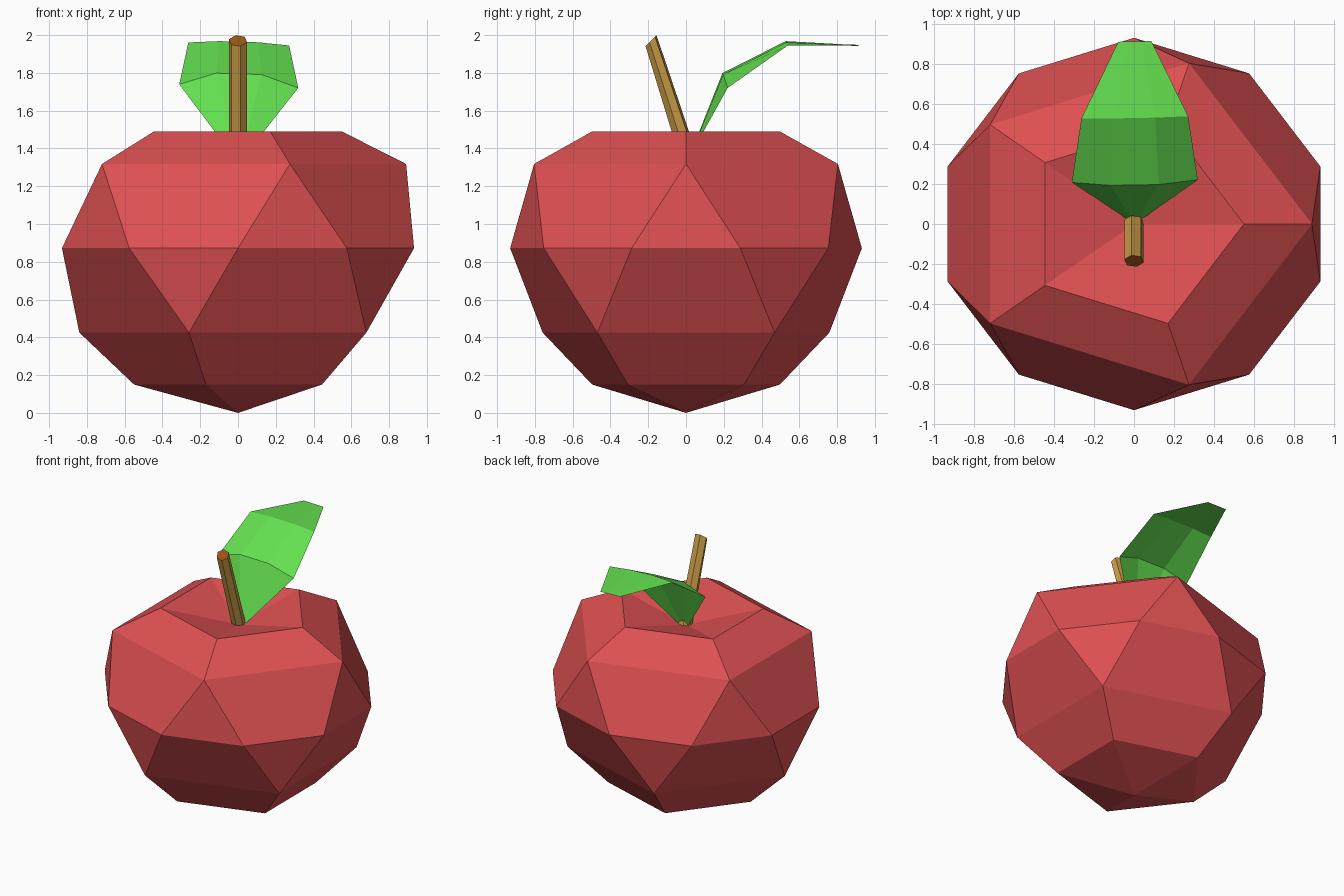
import bpy
from math import sin, cos, radians

if "Cube" in bpy.data.objects:
    bpy.data.objects.remove(bpy.data.objects["Cube"])


def material(name, rgb):
    m = bpy.data.materials.new(name)
    m.diffuse_color = (*rgb, 1.0)
    m.use_nodes = True
    m.node_tree.nodes["Principled BSDF"].inputs["Base Color"].default_value = m.diffuse_color
    return m


def build(name, verts, faces, mats):
    me = bpy.data.meshes.new(name)
    me.from_pydata(verts, [], faces)
    for m in mats:
        me.materials.append(m)
    me.update()
    ob = bpy.data.objects.new(name, me)
    bpy.context.collection.objects.link(ob)
    return ob


def ring(n, start, rx, ry, z, y0=0.0, slope=0.0):
    """n points on an ellipse; slope tilts the ring along y"""
    out = []
    for k in range(n):
        a = radians(start + 360 * k / n)
        y = ry * sin(a)
        out.append((rx * cos(a), y0 + y, z + slope * y))
    return out


red = material("apple red", (0.73, 0.08, 0.084))
green = material("leaf green", (0.127, 0.745, 0.08))
tan = material("stem tan", (0.58, 0.33, 0.062))
brown = material("stem cut brown", (0.33, 0.09, 0.008))

# Apple body: faceted ball of five-fold rings with a ten-point equator
S = 0.95  # depth is slightly less than width
verts = [(0, 0, 0)]
for n, start, r, z in [(5, 36, 0.55, 0.15), (5, 36, 0.84, 0.425),
                       (10, 18, 0.98, 0.872), (5, 0, 0.89, 1.318),
                       (5, 0, 0.55, 1.49)]:
    verts += ring(n, start, r, r * S, z)
verts.append((0, 0, 1.365))
low, mid, eq, up, top, dent = 1, 6, 11, 21, 26, 31
faces = []
for k in range(5):
    j = (k + 1) % 5
    e = [eq + (2 * k + i) % 10 for i in range(-1, 4)]
    faces += [
        (0, low + j, low + k),                    # underside
        (low + k, low + j, mid + j, mid + k),
        (mid + k, e[2], e[1]),                    # lower belt
        (mid + k, mid + j, e[3], e[2]),
        (e[0], e[1], up + k),                     # upper belt
        (e[1], e[2], up + j, up + k),
        (up + k, up + j, top + j, top + k),       # shoulder
        (top + k, top + j, dent),                 # hollow for the stem
    ]
build("apple_body", verts, faces, [red])

# Stem: leaning six-sided rod with a slanted cut end
verts = (ring(6, 45, 0.05, 0.05, 1.34, y0=0.018)
         + ring(6, 45, 0.05, 0.03, 1.97, y0=-0.185, slope=1.0))
faces = [(k, (k + 1) % 6, 6 + (k + 1) % 6, 6 + k) for k in range(6)]
faces += [tuple(range(5, -1, -1)), tuple(range(6, 12))]
stem = build("stem", verts, faces, [tan, brown])
stem.data.polygons[7].material_index = 1

# Leaf: rows of (y, z, half width, edge drop), arched across its width
rows = [(0.02, 1.36, 0.03, 0.0), (0.195, 1.795, 0.315, 0.065),
        (0.53, 1.965, 0.267, 0.012), (0.913, 1.946, 0.083, 0.0)]
verts = []
for y, z, w, drop in rows:
    for f in (-1, -0.38, 0.38, 1):
        edge = abs(f) == 1
        verts.append((f * w + 0.004, y + 0.02 * f * w + (0.3 * drop if edge else 0),
                      z - 0.03 * f * w - (drop if edge else 0)))
faces = [(4 * r + c, 4 * r + c + 1, 4 * r + c + 5, 4 * r + c + 4)
         for r in range(3) for c in range(3)]
build("leaf", verts, faces, [green])
